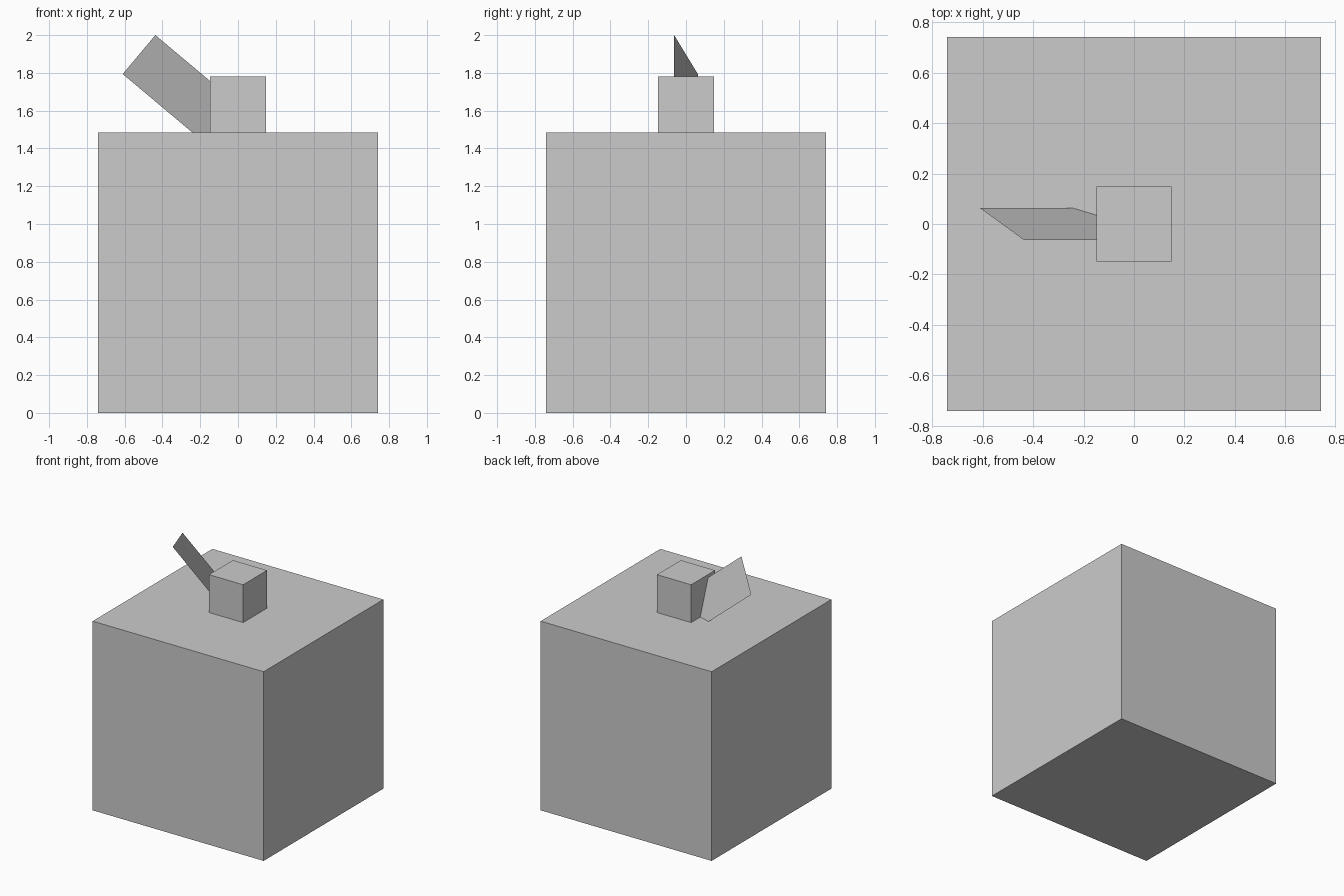
import bpy
from math import radians, sin, cos
from mathutils import Matrix, Vector

if "Cube" in bpy.data.objects:
    bpy.data.objects.remove(bpy.data.objects["Cube"])


def box(name, side, base_z):
    bpy.ops.mesh.primitive_cube_add(size=side, location=(0, 0, base_z + side / 2))
    bpy.context.object.name = name


SIDE = 1.484
KNOB = SIDE / 5

# Large body and the small block on top
box("body", SIDE, 0)
box("top_block", KNOB, SIDE)

# Flat tilted blade: slopes 40 degrees down into the block, twisted 25 degrees
slope, twist = radians(40), radians(25)
width, length = KNOB, KNOB * 2
along = Vector((cos(slope), 0, -sin(slope)))
across = Vector((sin(slope) * cos(twist), -sin(twist), cos(slope) * cos(twist)))
normal = across.cross(along)
tip_middle = Vector((-0.524, 0, 1.897))
centre = tip_middle + along * length / 2

bpy.ops.mesh.primitive_plane_add(size=1)
blade = bpy.context.object
blade.name = "blade"
frame = Matrix((across * width, along * length, normal)).transposed().to_4x4()
blade.data.transform(Matrix.Translation(centre) @ frame)
